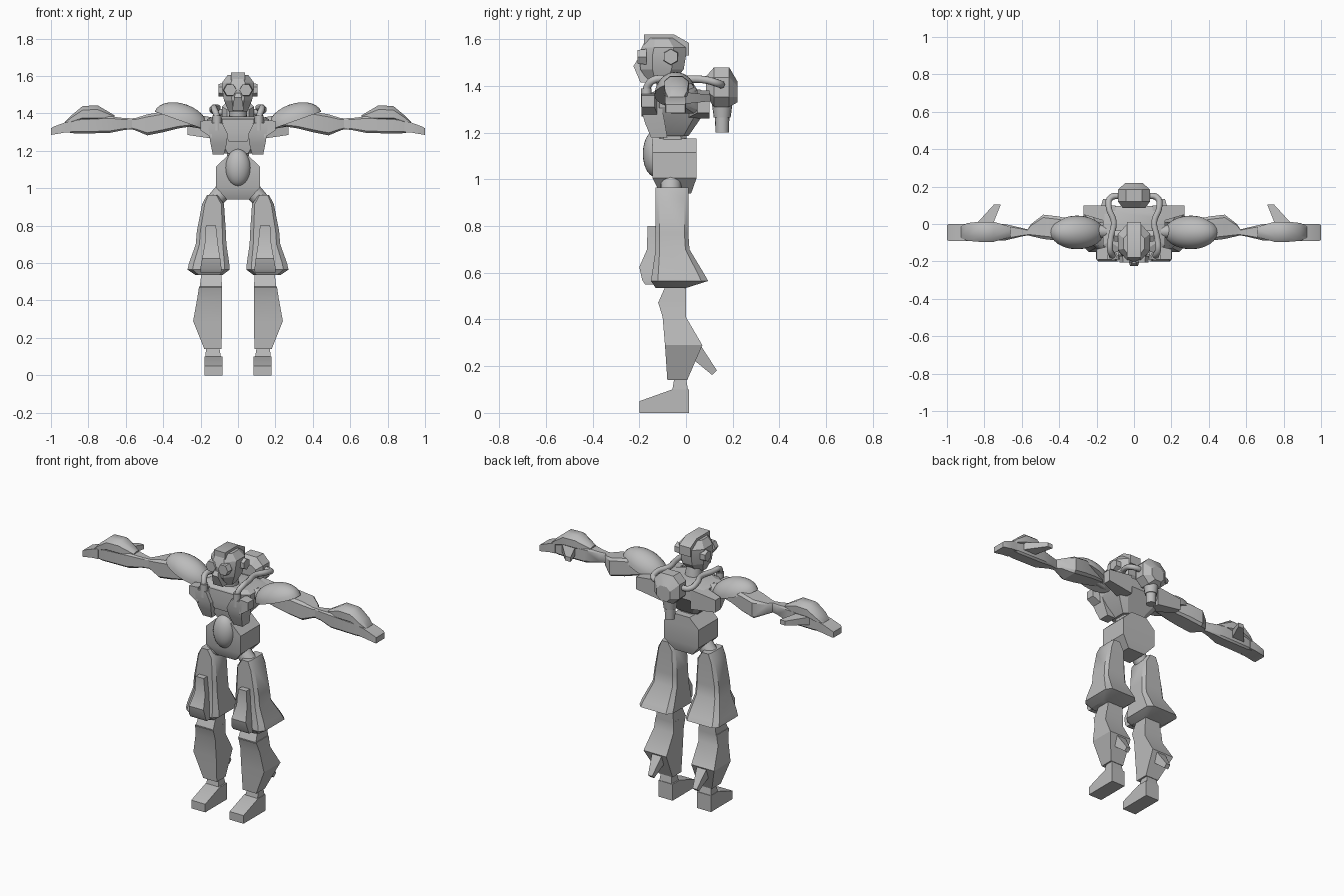
import bpy, bmesh, math
from mathutils import Vector, Matrix

if "Cube" in bpy.data.objects:
    bpy.data.objects.remove(bpy.data.objects["Cube"])

grey = bpy.data.materials.new("plain grey")
grey.diffuse_color = (0.5, 0.5, 0.5, 1)
grey.use_nodes = True
grey.node_tree.nodes["Principled BSDF"].inputs["Base Color"].default_value = grey.diffuse_color


def finish(bm, name, mirror=False, angle=32):
    bmesh.ops.recalc_face_normals(bm, faces=bm.faces)
    me = bpy.data.meshes.new(name)
    bm.to_mesh(me)
    bm.free()
    me.materials.append(grey)
    me.shade_smooth()
    me.set_sharp_from_angle(angle=math.radians(angle))
    ob = bpy.data.objects.new(name, me)
    bpy.context.collection.objects.link(ob)
    if mirror:
        ob.modifiers.new("mirror", 'MIRROR')
    return ob


def loft(name, axis, rings, cut=0.0, mirror=False, angle=32):
    """Skin rectangles (t, a0, a1, b0, b1) along an axis, corners cut off by a fraction."""
    bm = bmesh.new()
    loops = []
    for t, a0, a1, b0, b1 in rings:
        ca, cb = (a1 - a0) * cut, (b1 - b0) * cut
        if cut:
            pts = [(a0 + ca, b0), (a1 - ca, b0), (a1, b0 + cb), (a1, b1 - cb),
                   (a1 - ca, b1), (a0 + ca, b1), (a0, b1 - cb), (a0, b0 + cb)]
        else:
            pts = [(a0, b0), (a1, b0), (a1, b1), (a0, b1)]
        place = {'x': lambda a, b: (t, a, b), 'y': lambda a, b: (a, t, b), 'z': lambda a, b: (a, b, t)}[axis]
        loops.append([bm.verts.new(place(a, b)) for a, b in pts])
    n = len(loops[0])
    for lo, hi in zip(loops, loops[1:]):
        for i in range(n):
            j = (i + 1) % n
            bm.faces.new((lo[i], lo[j], hi[j], hi[i]))
    bm.faces.new(loops[0])
    bm.faces.new(loops[-1])
    return finish(bm, name, mirror, angle)


def extrude_x(name, pts, x0, x1, mirror=False):
    """Side profile of (y, z) points pushed along x."""
    bm = bmesh.new()
    face = bm.faces.new([bm.verts.new((x0, y, z)) for y, z in pts])
    geo = bmesh.ops.extrude_face_region(bm, geom=[face])['geom']
    bmesh.ops.translate(bm, vec=(x1 - x0, 0, 0), verts=[v for v in geo if isinstance(v, bmesh.types.BMVert)])
    return finish(bm, name, mirror)


def rod(name, p, q, r1, r2, n=16, mirror=False, spin=0.0):
    """Cylinder or cone between two points."""
    p, q = Vector(p), Vector(q)
    d = q - p
    m = Matrix.Translation((p + q) / 2) @ d.to_track_quat('Z', 'Y').to_matrix().to_4x4() @ Matrix.Rotation(spin, 4, 'Z')
    bm = bmesh.new()
    bmesh.ops.create_cone(bm, cap_ends=True, segments=n, radius1=r1, radius2=r2, depth=d.length, matrix=m)
    return finish(bm, name, mirror)


def dome(name, centre, size, tilt=0, mirror=False, half=True):
    """Ellipsoid, optionally cut to its upper half, tilted about y."""
    bm = bmesh.new()
    bmesh.ops.create_uvsphere(bm, u_segments=24, v_segments=14, radius=1)
    if half:
        cut = bmesh.ops.bisect_plane(bm, geom=bm.verts[:] + bm.edges[:] + bm.faces[:], plane_co=(0, 0, 0),
                                     plane_no=(0, 0, -1), clear_outer=True, dist=1e-4)
        bmesh.ops.holes_fill(bm, edges=[e for e in bm.edges if e.is_boundary])
    m = Matrix.Translation(centre) @ Matrix.Rotation(math.radians(tilt), 4, 'Y') @ Matrix.Diagonal((*size, 1))
    bmesh.ops.transform(bm, matrix=m, verts=bm.verts)
    return finish(bm, name, mirror, 40)


# Head: skull, crest, snout, eyes, ears, neck
loft("skull", 'z', [(1.41, -.05, .05, -.155, -.065), (1.47, -.075, .075, -.195, -.01), (1.53, -.085, .085, -.2, 0),
                    (1.565, -.085, .085, -.19, 0), (1.605, -.055, .055, -.17, -.04)], .28, angle=20)
extrude_x("head_crest", [(-.18, 1.56), (-.18, 1.62), (-.05, 1.62), (.012, 1.585), (.012, 1.53),
                         (-.005, 1.53), (-.005, 1.56), (-.06, 1.585)], -.038, .038)
loft("snout", 'z', [(1.415, -.032, .032, -.195, -.13), (1.485, -.02, .02, -.225, -.15),
                    (1.51, -.014, .014, -.21, -.15)])
rod("eye", (.042, -.17, 1.525), (.042, -.207, 1.525), .038, .034, 6, True, math.pi / 6)
rod("ear_disc", (.07, -.065, 1.525), (.105, -.065, 1.525), .036, .033, 6, True)
rod("neck", (0, -.07, 1.35), (0, -.085, 1.45), .05, .045)

# Torso: chest, front pods, side and rear wings, waist, pelvis, belly shield
loft("chest", 'z', [(1.185, -.075, .075, -.13, .01), (1.25, -.13, .13, -.145, .055), (1.31, -.16, .16, -.15, .097),
                    (1.37, -.165, .165, -.15, .095), (1.385, -.13, .13, -.12, .06)], .15, angle=20)
loft("chest_plate", 'z', [(1.25, -.05, .05, -.16, -.1), (1.30, -.075, .075, -.168, -.1),
                          (1.37, -.085, .085, -.165, -.1)])
loft("chest_pod", 'z', [(1.18, .075, .135, -.15, -.08), (1.24, .06, .147, -.175, -.09),
                        (1.29, .055, .155, -.19, -.1), (1.35, .085, .16, -.19, -.1)], mirror=True)
loft("front_wing", 'x', [(.14, -.19, -.12, 1.27, 1.365), (.2, -.19, -.135, 1.31, 1.36)], mirror=True)
loft("rear_wing", 'x', [(.1, .0, .1, 1.26, 1.38), (.27, .05, .1, 1.285, 1.36)], mirror=True)
loft("waist", 'z', [(1.1, -.06, .06, -.12, .01), (1.2, -.06, .06, -.12, .0)], .2)
loft("pelvis", 'z', [(.94, -.06, .06, -.11, .022), (1.005, -.118, .118, -.143, .045),
                     (1.115, -.118, .118, -.143, .045), (1.175, -.055, .055, -.143, .045)])
dome("belly_shield", (0, -.13, 1.11), (.068, .055, .1), half=False)

# Backpack with nozzle and hoses
loft("backpack", 'y', [(.085, -.06, .06, 1.36, 1.44), (.12, -.085, .085, 1.31, 1.48),
                       (.185, -.085, .085, 1.31, 1.48), (.22, -.045, .045, 1.33, 1.42)], .25, angle=25)
rod("nozzle_collar", (0, .155, 1.33), (0, .155, 1.265), .045, .036)
rod("nozzle", (0, .155, 1.28), (0, .155, 1.2), .031, .029)
path = [(.06, .15, 1.405), (.125, .14, 1.41), (.135, .09, 1.425), (.108, .01, 1.43), (.125, -.08, 1.43),
        (.128, -.14, 1.425), (.115, -.168, 1.39), (.112, -.17, 1.30)]
for side, label in ((1, "right"), (-1, "left")):
    cu = bpy.data.curves.new("hose_" + label, 'CURVE')
    cu.dimensions = '3D'
    cu.bevel_depth, cu.bevel_resolution, cu.resolution_u = .017, 2, 5
    cu.use_fill_caps = True
    sp = cu.splines.new('BEZIER')
    sp.bezier_points.add(len(path) - 1)
    for bp, (x, y, z) in zip(sp.bezier_points, path):
        bp.co = (side * x, y, z)
        bp.handle_left_type = bp.handle_right_type = 'AUTO'
    cu.materials.append(grey)
    bpy.context.collection.objects.link(bpy.data.objects.new("hose_" + label, cu))
rod("hose_socket", (.112, -.17, 1.39), (.112, -.17, 1.31), .023, .023, 12, True)

# Arms
dome("shoulder_pad", (.305, -.045, 1.36), (.149, .09, .092), -19.6, True)
rod("shoulder_joint", (.12, -.04, 1.34), (.26, -.04, 1.365), .035, .035, 12, True)
loft("upper_arm", 'x', [(.22, -.08, .0, 1.335, 1.40), (.32, -.095, .02, 1.32, 1.41), (.40, -.09, .04, 1.30, 1.41),
                        (.485, -.08, .05, 1.283, 1.395), (.55, -.065, .0, 1.31, 1.375),
                        (.57, -.06, -.03, 1.315, 1.374)], .12, True)
loft("forearm", 'x', [(.565, -.06, -.03, 1.315, 1.374), (.605, -.068, -.02, 1.312, 1.375),
                      (.69, -.088, 0, 1.295, 1.385), (.87, -.09, 0, 1.293, 1.375), (.92, -.08, -.005, 1.3, 1.355)],
     .12, True)
loft("forearm_guard", 'x', [(.66, -.07, -.015, 1.365, 1.39), (.75, -.095, .012, 1.355, 1.443),
                            (.83, -.095, .012, 1.355, 1.44), (.89, -.09, .005, 1.345, 1.39),
                            (.925, -.075, -.01, 1.335, 1.355)], .25, True, 45)
loft("forearm_spike", 'y', [(-.03, .765, .86, 1.32, 1.375), (.01, .75, .835, 1.325, 1.372),
                            (.105, .712, .748, 1.335, 1.362)], mirror=True)
loft("hand", 'x', [(.89, -.09, 0, 1.3, 1.36), (.925, -.09, 0, 1.298, 1.352), (.99, -.09, 0, 1.287, 1.328),
                   (1.0, -.085, -.005, 1.285, 1.32)], mirror=True)

# Legs
rod("hip_joint", (.05, -.065, 1.02), (.135, -.065, .92), .045, .045, 16, True)
loft("thigh", 'z', [(.965, .11, .165, -.13, .01), (.915, .075, .192, -.13, .01), (.77, .065, .22, -.13, .01),
                    (.70, .062, .226, -.13, .015), (.6, .047, .262, -.145, .075), (.565, .045, .27, -.15, .095),
                    (.535, .085, .225, -.13, 0)], .12, True)
loft("knee_plate", 'z', [(.55, .09, .2, -.175, -.1), (.57, .088, .202, -.188, -.1), (.625, .095, .192, -.2, -.1),
                         (.70, .107, .178, -.167, -.1), (.8, .118, .172, -.165, -.1)], mirror=True)
loft("knee_joint", 'z', [(.47, .085, .205, -.12, .0), (.55, .09, .195, -.085, 0)], mirror=True)
loft("shin", 'z', [(.14, .088, .18, -.08, .005), (.29, .085, .24, -.09, .07), (.41, .085, .218, -.1, .0),
                   (.475, .085, .208, -.12, .0)], mirror=True)
rod("shin_spike", (.152, .03, .275), (.152, .122, .172), .05, .02, 4, True, math.pi / 4)
loft("ankle", 'z', [(.09, .09, .176, -.06, .01), (.15, .1, .17, -.05, .0)], mirror=True)
extrude_x("foot", [(-.2, 0), (-.2, .05), (-.06, .1), (.012, .1), (.012, 0)], .083, .178, True)
